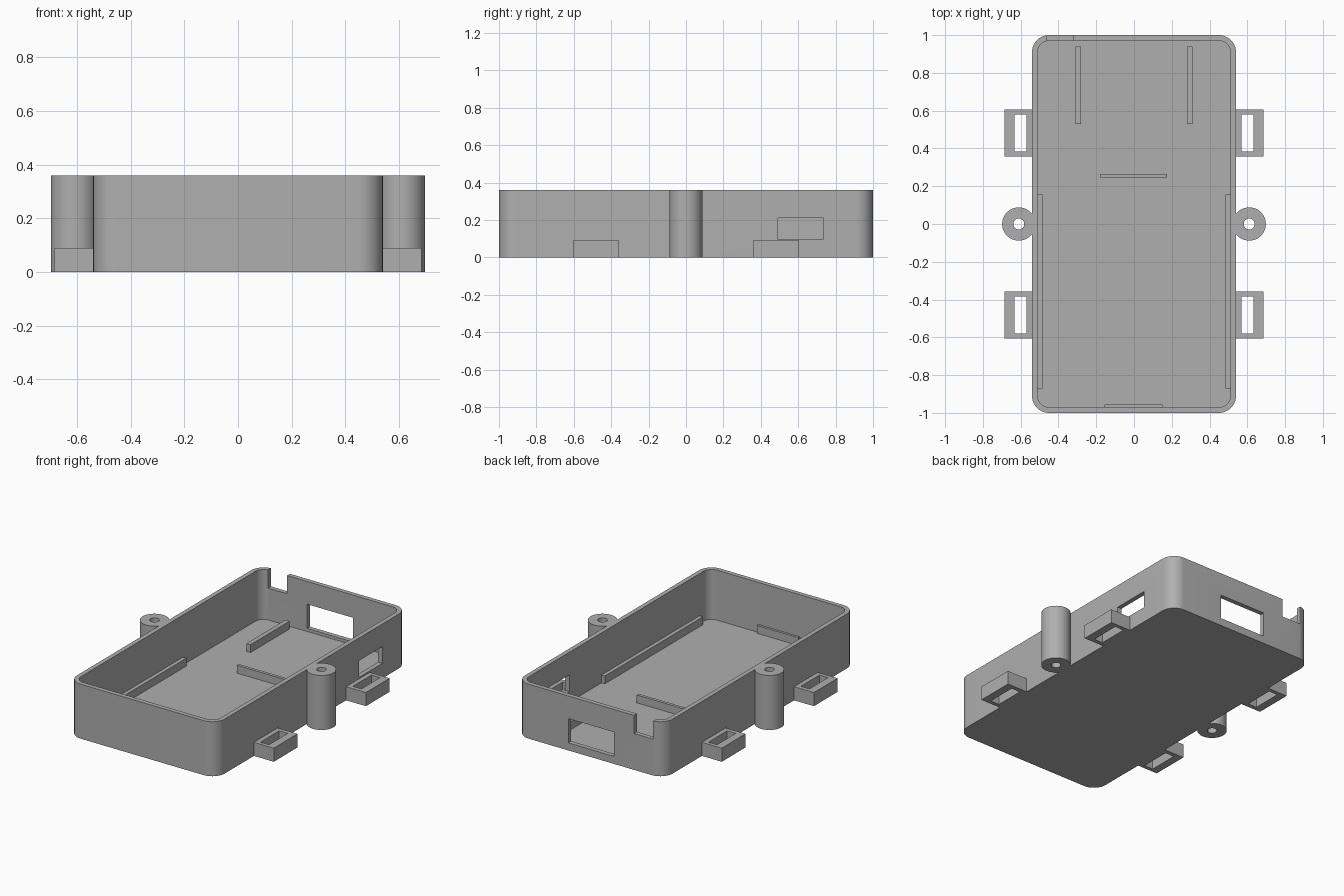
import bpy, bmesh
from math import sin, cos, pi

cube = bpy.data.objects.get("Cube")
if cube:
    bpy.data.objects.remove(cube, do_unlink=True)

HEIGHT, FLOOR, WALL = 0.36, 0.03, 0.03
HALF_X, HALF_Y, RADIUS = 0.54, 1.0, 0.09

grey = bpy.data.materials.new("plain grey")
grey.use_nodes = True
grey.diffuse_color = (0.43, 0.43, 0.43, 1)
grey.node_tree.nodes["Principled BSDF"].inputs["Base Color"].default_value = grey.diffuse_color


def prism(name, outline, z0, z1):
    """Extrude a counter-clockwise outline from z0 up to z1."""
    bm = bmesh.new()
    base = bm.faces.new([bm.verts.new((x, y, z0)) for x, y in outline])
    top = bmesh.ops.extrude_face_region(bm, geom=[base])["geom"]
    verts = [v for v in top if isinstance(v, bmesh.types.BMVert)]
    bmesh.ops.translate(bm, verts=verts, vec=(0, 0, z1 - z0))
    bmesh.ops.recalc_face_normals(bm, faces=bm.faces)
    mesh = bpy.data.meshes.new(name)
    bm.to_mesh(mesh)
    bm.free()
    mesh.materials.append(grey)
    obj = bpy.data.objects.new(name, mesh)
    bpy.context.collection.objects.link(obj)
    return obj


def box(name, x0, x1, y0, y1, z0, z1):
    return prism(name, [(x0, y0), (x1, y0), (x1, y1), (x0, y1)], z0, z1)


def circle(cx, cy, r, n=48):
    return [(cx + r * cos(2 * pi * i / n), cy + r * sin(2 * pi * i / n)) for i in range(n)]


def rounded_rect(hx, hy, r, steps=10):
    pts = []
    for q, (sx, sy) in enumerate([(1, 1), (-1, 1), (-1, -1), (1, -1)]):
        for i in range(steps + 1):
            a = pi / 2 * (q + i / steps)
            pts.append((sx * (hx - r) + r * cos(a), sy * (hy - r) + r * sin(a)))
    return pts


def cut(obj, *cutters):
    """Subtract the cutters, bake the result and delete the cutters."""
    for c in cutters:
        c.hide_render = True
        mod = obj.modifiers.new("cut", 'BOOLEAN')
        mod.operation, mod.solver, mod.object = 'DIFFERENCE', 'EXACT', c
    graph = bpy.context.evaluated_depsgraph_get()
    mesh = bpy.data.meshes.new_from_object(obj.evaluated_get(graph))
    obj.modifiers.clear()
    obj.data = mesh
    for c in cutters:
        bpy.data.objects.remove(c, do_unlink=True)
    return obj


# Open tray with a back window, a back rim notch and a side window
tray = prism("tray", rounded_rect(HALF_X, HALF_Y, RADIUS), 0, HEIGHT)
cavity = prism("cavity_cutter", rounded_rect(HALF_X - WALL, HALF_Y - WALL, RADIUS - WALL), FLOOR, 0.5)
cut(tray, cavity,
    box("back_window_cutter", -0.175, 0.16, 0.9, 1.1, 0.05, 0.21),
    box("notch_cutter", -0.46, -0.32, 0.9, 1.1, 0.24, 0.5),
    box("side_window_cutter", 0.48, 0.6, 0.49, 0.735, 0.10, 0.21))
parts = [tray]

# Low ribs standing on the floor
SINK, RIB_TOP = FLOOR - 0.01, 0.082
parts.append(box("cross_rib", -0.18, 0.175, 0.245, 0.265, SINK, RIB_TOP))
parts.append(box("front_rib", -0.155, 0.15, -0.98, -0.955, SINK, RIB_TOP))

for side, s in (("left", 1), ("right", -1)):
    def span(a, b):
        return sorted((s * a, s * b))

    parts.append(box(side + "_back_rib", *span(0.28, 0.31), 0.53, 0.94, SINK, RIB_TOP))
    parts.append(box(side + "_wall_rail", *span(0.485, 0.52), -0.87, 0.155, SINK, RIB_TOP))

    # Screw post with a hole right through
    post = prism(side + "_screw_post", circle(s * 0.61, 0, 0.088), 0, HEIGHT)
    parts.append(cut(post, prism("hole_cutter", circle(s * 0.61, 0, 0.029), -0.1, 0.5)))

    # Slotted strap loops
    for end, e in (("back", 1), ("front", -1)):
        loop = box(f"{side}_{end}_strap_loop", *span(0.53, 0.685),
                   *sorted((e * 0.357, e * 0.605)), 0, 0.09)
        slot = box("slot_cutter", *span(0.57, 0.633), *sorted((e * 0.385, e * 0.58)), -0.1, 0.2)
        parts.append(cut(loop, slot))

# Smooth the round corners and posts, keep the edges sharp
bpy.ops.object.select_all(action='DESELECT')
for p in parts:
    p.select_set(True)
bpy.context.view_layer.objects.active = tray
bpy.ops.object.shade_smooth_by_angle(angle=pi / 6)
